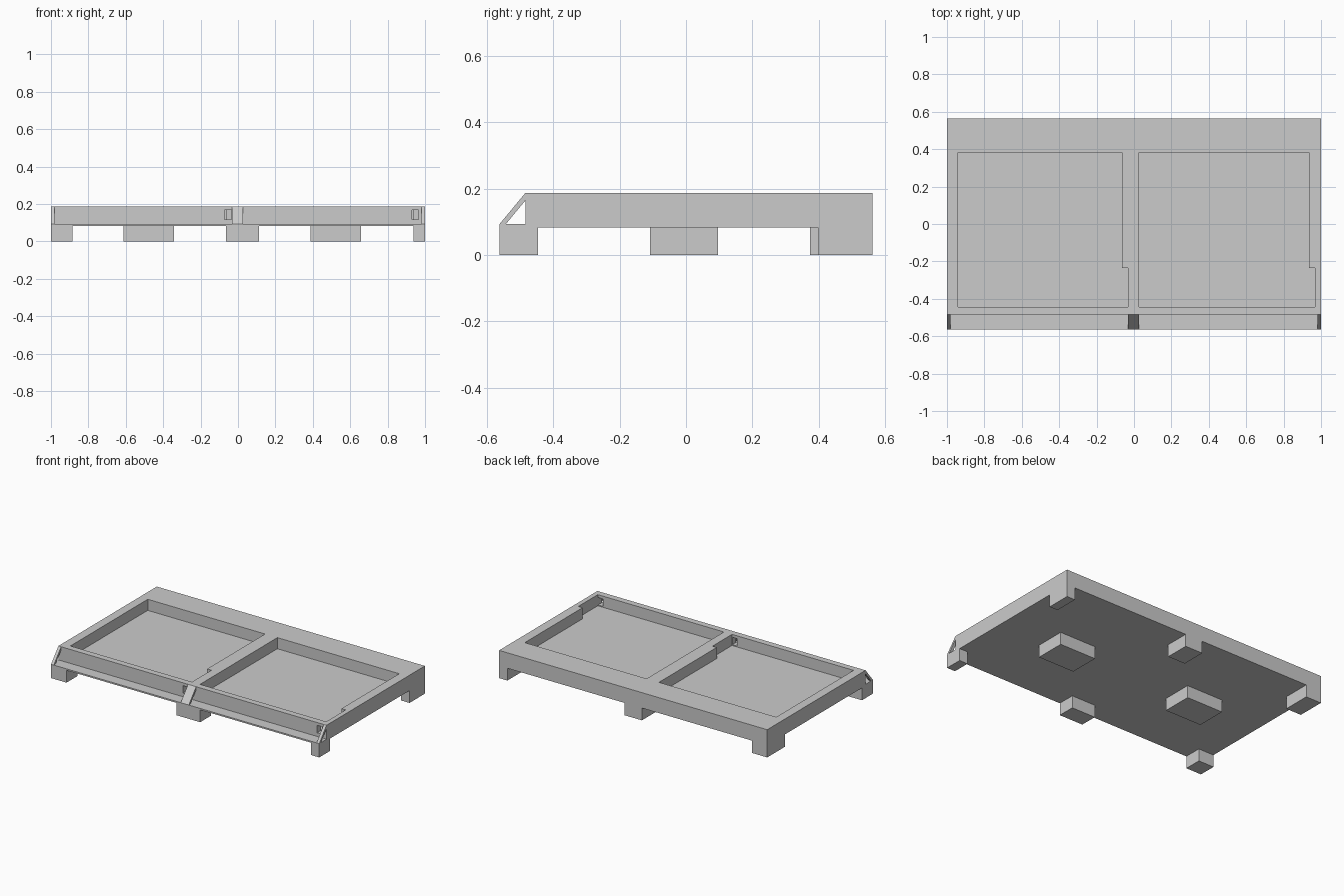
import bpy, bmesh

if "Cube" in bpy.data.objects:
    bpy.data.objects.remove(bpy.data.objects["Cube"])

grey = bpy.data.materials.new("plain grey")
grey.diffuse_color = (0.6, 0.6, 0.6, 1)
grey.use_nodes = True
grey.node_tree.nodes["Principled BSDF"].inputs["Base Color"].default_value = grey.diffuse_color

D = 0.563             # half depth
BOTTOM, SHELF, TOP = 0.083, 0.093, 0.187
FLOOR = 0.112
FRONT = -0.485        # front wall of the tray body


def prism(name, base, step):
    """Extrude a closed 3D outline by a vector."""
    bm = bmesh.new()
    face = bm.faces.new([bm.verts.new(p) for p in base])
    new = bmesh.ops.extrude_face_region(bm, geom=[face])["geom"]
    bmesh.ops.translate(bm, vec=step, verts=[v for v in new if isinstance(v, bmesh.types.BMVert)])
    bmesh.ops.recalc_face_normals(bm, faces=bm.faces)
    mesh = bpy.data.meshes.new(name)
    bm.to_mesh(mesh)
    bm.free()
    mesh.materials.append(grey)
    ob = bpy.data.objects.new(name, mesh)
    bpy.context.collection.objects.link(ob)
    return ob


def side_prism(name, yz, x0, x1):
    return prism(name, [(x0, y, z) for y, z in yz], (x1 - x0, 0, 0))


def box(name, x0, x1, y0, y1, z0, z1):
    return prism(name, [(x0, y0, z0), (x1, y0, z0), (x1, y1, z0), (x0, y1, z0)], (0, 0, z1 - z0))


def cut(target, cutter):
    mod = target.modifiers.new("cut", "BOOLEAN")
    mod.operation = "DIFFERENCE"
    mod.solver = "EXACT"
    mod.object = cutter
    bpy.context.view_layer.objects.active = target
    bpy.ops.object.modifier_apply(modifier=mod.name)
    bpy.data.objects.remove(cutter, do_unlink=True)


# Tray body with a thin shelf along the front
body = side_prism("tray_body", [(-D, BOTTOM), (-D, SHELF), (FRONT, SHELF),
                                (FRONT, TOP), (D, TOP), (D, BOTTOM)], -1, 1)

# Two recesses, each with a side notch and a small window to the front
for x0, x1, notch in ((-0.94, -0.065, -0.033), (0.027, 0.936, 0.968)):
    outline = [(x0, -0.443), (notch, -0.443), (notch, -0.235),
               (x1, -0.235), (x1, 0.381), (x0, 0.381)]
    cut(body, prism("recess_cutter", [(x, y, FLOOR) for x, y in outline], (0, 0, 0.2)))
    cut(body, box("window_cutter", notch - 0.038, notch - 0.002, -0.52, -0.43, 0.118, 0.168))

# Sloped straps over the front shelf
strap = [(-D, SHELF), (FRONT, TOP), (FRONT, 0.164), (-0.544, SHELF)]
for name, x0, x1 in (("left_strap", -1, -0.98), ("centre_strap", -0.033, 0.027),
                     ("right_strap", 0.98, 1)):
    side_prism(name, strap, x0, x1)

# Feet: x range, y range
feet = {
    "front_left_foot": (-1, -0.885, -D, -0.446),
    "front_centre_foot": (-0.065, 0.112, -D, -0.446),
    "front_right_foot": (0.938, 1, -D, -0.446),
    "middle_left_foot": (-0.613, -0.342, -0.108, 0.096),
    "middle_right_foot": (0.388, 0.658, -0.108, 0.096),
    "rear_left_foot": (-1, -0.885, 0.375, D),
    "rear_centre_foot": (-0.065, 0.065, 0.399, D),
    "rear_right_foot": (0.938, 1, 0.399, D),
}
for name, r in feet.items():
    box(name, *r, 0, BOTTOM)
